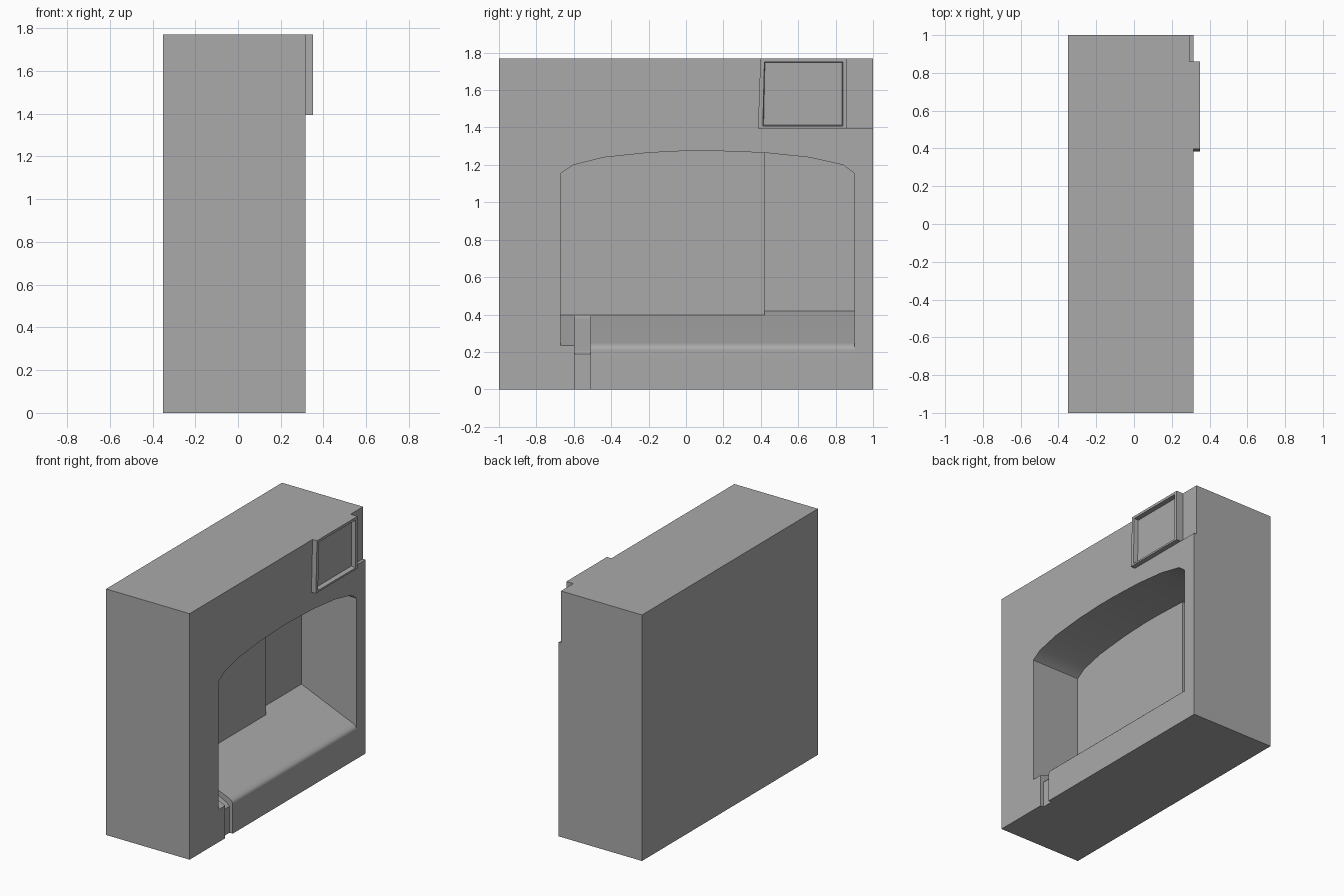
import bpy

cube = bpy.data.objects.get("Cube")
if cube:
    bpy.data.objects.remove(cube, do_unlink=True)

grey = bpy.data.materials.new("plain_grey")
grey.use_nodes = True
grey.diffuse_color = (0.4, 0.4, 0.4, 1)
grey.node_tree.nodes["Principled BSDF"].inputs["Base Color"].default_value = (0.4, 0.4, 0.4, 1)

BACK, FACE, TOP = -0.35, 0.315, 1.77
OUT = FACE + 0.1


def floor_z(x):
    """Height of the sloping niche floor."""
    return 0.235 + (FACE - x) * 0.42


def prism(name, near, far):
    """Solid joining two matching outlines of 3D points."""
    n = len(near)
    faces = [list(range(n)), list(range(n, 2 * n))]
    faces += [[i, (i + 1) % n, (i + 1) % n + n, i + n] for i in range(n)]
    mesh = bpy.data.meshes.new(name)
    mesh.from_pydata(near + far, [], faces)
    ob = bpy.data.objects.new(name, mesh)
    bpy.context.collection.objects.link(ob)
    mesh.materials.append(grey)
    bpy.context.view_layer.objects.active = ob
    bpy.ops.object.select_all(action="DESELECT")
    ob.select_set(True)
    bpy.ops.object.mode_set(mode="EDIT")
    bpy.ops.mesh.select_all(action="SELECT")
    bpy.ops.mesh.normals_make_consistent(inside=False)
    bpy.ops.object.mode_set(mode="OBJECT")
    return ob


def box(name, x, y, z):
    outline = [(y[0], z[0]), (y[1], z[0]), (y[1], z[1]), (y[0], z[1])]
    return prism(name, [(x[0], *p) for p in outline], [(x[1], *p) for p in outline])


def along_y(name, profile, y0, y1):
    return prism(name, [(x, y0, z) for x, z in profile], [(x, y1, z) for x, z in profile])


def cut(target, cutter):
    mod = target.modifiers.new("cut", "BOOLEAN")
    mod.operation = "DIFFERENCE"
    mod.solver = "EXACT"
    mod.object = cutter
    bpy.context.view_layer.objects.active = target
    bpy.ops.object.modifier_apply(modifier=mod.name)
    bpy.data.objects.remove(cutter, do_unlink=True)


# Main block
body = box("main_block", (BACK, FACE), (-1, 1), (0, TOP))

# Arched niche with a sloping floor, deeper on one side
arch = [(-0.67, 1.155), (-0.6, 1.2), (-0.44, 1.24), (-0.2, 1.265), (0, 1.275),
        (0.15, 1.275), (0.42, 1.265), (0.66, 1.24), (0.84, 1.2), (0.9, 1.155)]


def niche(name, depth, points):
    def outline(x):
        z = floor_z(x)
        return [(x, points[0][0], z)] + [(x, *p) for p in points] + [(x, points[-1][0], z)]
    return prism(name, outline(FACE - depth), outline(OUT))


cut(body, niche("niche_cutter", 0.386, arch))
cut(body, niche("deep_niche_cutter", 0.44, [p for p in arch if p[0] >= 0.42]))

# Rounded front lip of the niche floor
lip = [(FACE + 0.03, 0.2), (FACE, 0.208), (FACE - 0.003, 0.222), (FACE - 0.012, 0.235),
       (FACE - 0.035, floor_z(FACE - 0.035)), (FACE - 0.035, 0.3), (FACE + 0.03, 0.3)]
cut(body, along_y("lip_cutter", lip, -0.515, 0.9))

# Shallow channel running over the floor and down the front
DEEP = 0.025
back = FACE - 0.386
channel = [(back, floor_z(back)), (back + DEEP, floor_z(back) - DEEP),
           (FACE - DEEP - 0.02, floor_z(FACE) - DEEP), (FACE - DEEP, 0.19),
           (FACE - DEEP, -0.1), (OUT, -0.1), (OUT, 0.5), (back, 0.5)]
cut(body, along_y("channel_cutter", channel, -0.595, -0.51))

# Recessed upper corner
cut(body, box("corner_cutter", (0.295, OUT), (0.86, 1.1), (1.395, 1.9)))

# Raised frame around a square panel
frame = prism("panel_frame",
              [(0.295, y, z) for y, z in ((0.385, 1.395), (0.86, 1.395), (0.86, TOP), (0.398, TOP))],
              [(0.35, y, z) for y, z in ((0.385, 1.395), (0.86, 1.395), (0.86, TOP), (0.398, TOP))])
cut(frame, prism("panel_cutter",
                 [(0.317, y, z) for y, z in ((0.415, 1.412), (0.835, 1.412), (0.835, 1.748), (0.422, 1.748))],
                 [(OUT, y, z) for y, z in ((0.402, 1.4), (0.845, 1.4), (0.845, 1.758), (0.414, 1.758))]))

# Smooth the arch and lip while keeping the corners crisp
bpy.ops.object.select_all(action="DESELECT")
bpy.context.view_layer.objects.active = body
body.select_set(True)
bpy.ops.object.shade_smooth_by_angle(angle=0.5)
weighted = body.modifiers.new("weighted_normals", "WEIGHTED_NORMAL")
weighted.keep_sharp = True
